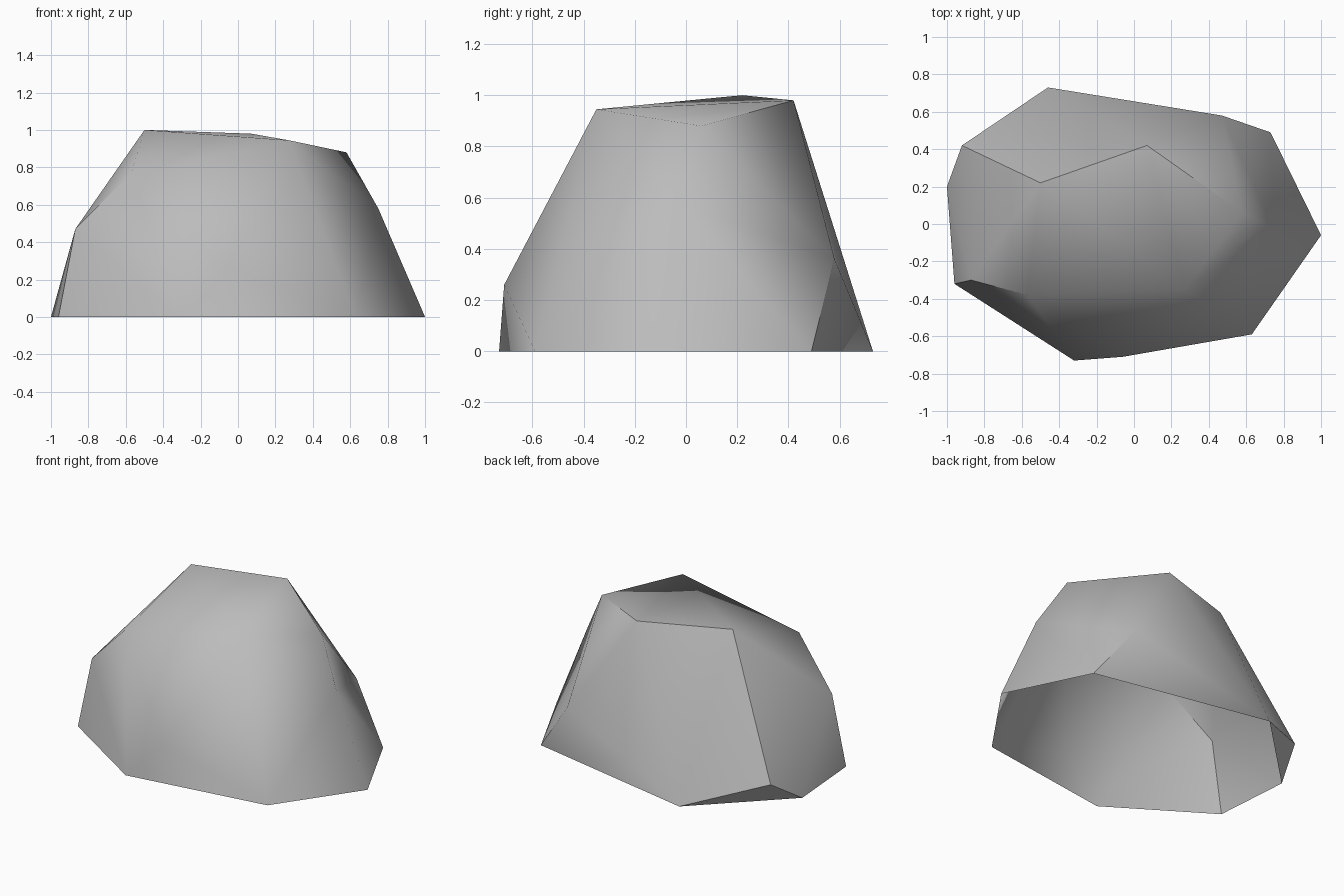
import bpy
import bmesh

cube = bpy.data.objects.get("Cube")
if cube:
    bpy.data.objects.remove(cube, do_unlink=True)

# Plain grey stone
stone = bpy.data.materials.new("stone_grey")
stone.use_nodes = True
grey = (0.5, 0.5, 0.5, 1.0)
stone.diffuse_color = grey
stone.node_tree.nodes["Principled BSDF"].inputs["Base Color"].default_value = grey

# Corners of the boulder: ground rim, then flanks, then crown
corners = {
    "E": (-1, .2, 0), "D": (-.96, -.32, 0), "I": (-.32, -.73, 0),
    "H": (.63, -.59, 0), "F": (1, -.06, 0), "G": (.73, .49, 0),
    "B": (-.46, .73, 0),
    "C": (-.92, .42, .15), "A": (-.87, -.3, .47), "W": (-.06, -.71, .26),
    "S": (.47, .58, .36), "U": (.75, -.03, .58), "V": (-.57, -.38, .77),
    "P": (-.5, .22, 1), "Q": (.07, .42, .98), "R": (.58, .06, .88),
    "T": (.27, -.35, .945),
}

# Facets by corner letter; the underside stays open
back = "BCP BPQ BQS BSG BCE"
left = "EDA ECA CAP AVP"
front = "DIA IVA IWV WTV IHW HTW"
right = "HFU THU TUR FGU GSU SUR"
crown = "SRQ QRT PQT PTV"
facets = " ".join((back, left, front, right, crown)).split()

# Hard ridges; every other edge is shaded smooth
ridges = "DA AV CP PQ QR CB CE GS".split()

bm = bmesh.new()
verts = {name: bm.verts.new(co) for name, co in corners.items()}
for facet in facets:
    face = bm.faces.new([verts[c] for c in facet])
    face.smooth = True

# Turn every facet outward from the middle of the rock
bm.normal_update()
for face in bm.faces:
    centre = face.calc_center_median()
    centre.z -= 0.3
    if face.normal.dot(centre) < 0:
        face.normal_flip()

for a, b in ridges:
    edge = bm.edges.get((verts[a], verts[b]))
    edge.smooth = False

mesh = bpy.data.meshes.new("boulder")
bm.to_mesh(mesh)
bm.free()
mesh.materials.append(stone)
boulder = bpy.data.objects.new("boulder", mesh)
bpy.context.scene.collection.objects.link(boulder)
